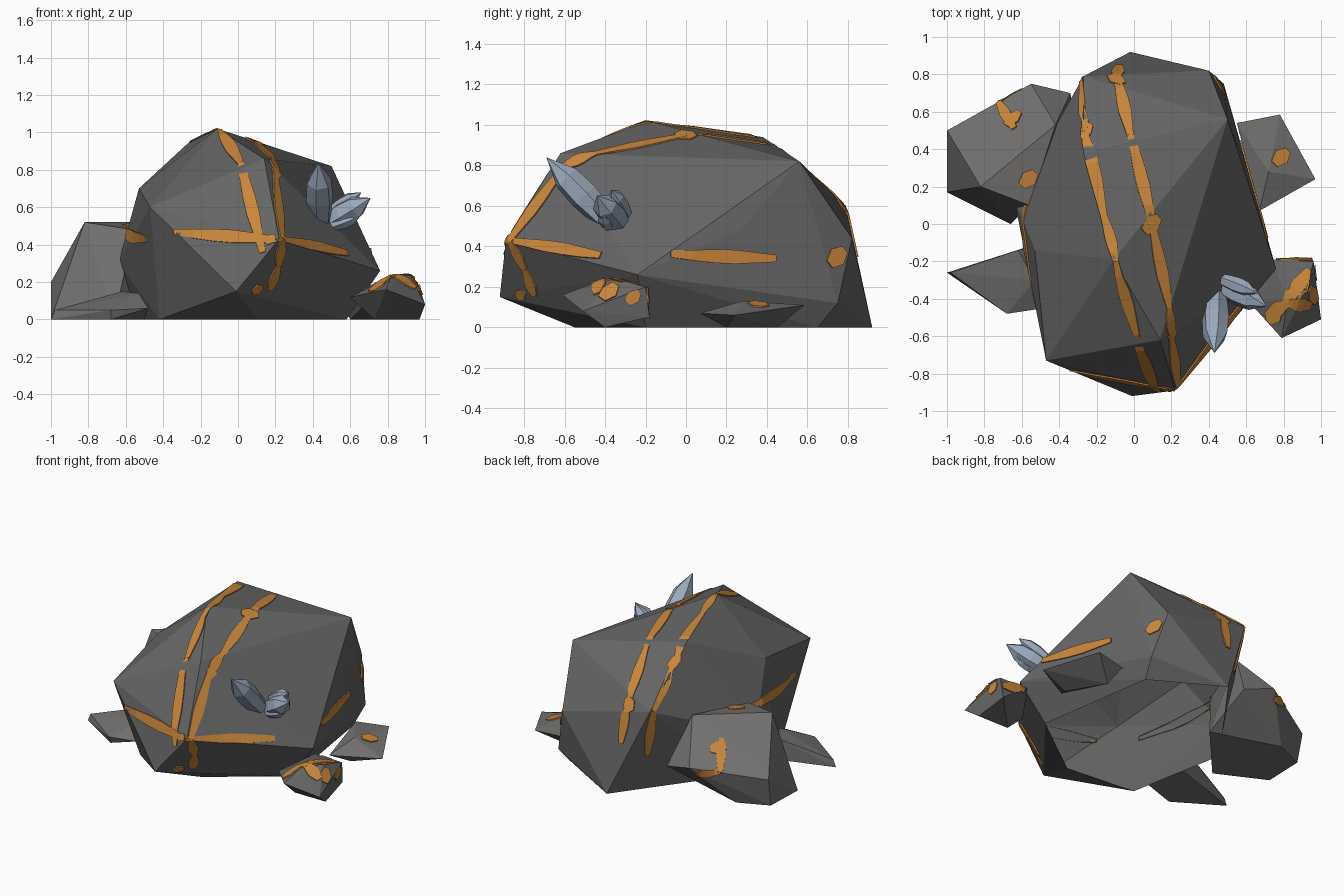
import bpy, bmesh, math
from mathutils import Vector
from mathutils.bvhtree import BVHTree

if "Cube" in bpy.data.objects:
    bpy.data.objects.remove(bpy.data.objects["Cube"])


def material(name, rgb):
    m = bpy.data.materials.new(name)
    m.diffuse_color = (*rgb, 1)
    m.use_nodes = True
    m.node_tree.nodes["Principled BSDF"].inputs["Base Color"].default_value = m.diffuse_color
    return m


STONE = material("stone", (0.13, 0.13, 0.13))
PALE = material("pale_stone", (0.17, 0.165, 0.16))
ORE = material("ore", (0.58, 0.24, 0.045))
CRYSTAL = material("crystal", (0.33, 0.40, 0.50))


def finish(bm, name, mat, recalc=True):
    if recalc:
        bmesh.ops.recalc_face_normals(bm, faces=bm.faces)
    me = bpy.data.meshes.new(name)
    bm.to_mesh(me)
    me.materials.append(mat)
    ob = bpy.data.objects.new(name, me)
    bpy.context.collection.objects.link(ob)
    return ob


def rock(name, points, mat, open_base=False):
    """Faceted convex stone; returns a tree for laying ore on its surface."""
    bm = bmesh.new()
    for p in points:
        bm.verts.new(p)
    r = bmesh.ops.convex_hull(bm, input=bm.verts)
    junk = {g for g in r["geom_interior"] + r["geom_unused"] if isinstance(g, bmesh.types.BMVert)}
    bmesh.ops.delete(bm, geom=list(junk), context="VERTS")
    bmesh.ops.recalc_face_normals(bm, faces=bm.faces)
    tree = BVHTree.FromBMesh(bm)
    if open_base:
        base = [f for f in bm.faces if max(v.co.z for v in f.verts) < 0.001]
        bmesh.ops.delete(bm, geom=base, context="FACES")
    finish(bm, name, mat, recalc=False)
    return tree


def snap(tree, p, lift=0.008):
    co, n, _, _ = tree.find_nearest(Vector(p))
    return co + n * lift, n


def plate(bm, tree, tops):
    """Thin slab: top strip of left/right pairs, sunk skirt around it."""
    rows = []
    for l, r in tops:
        rows.append([bm.verts.new(snap(tree, l, -0.004)[0]), bm.verts.new(snap(tree, l)[0]),
                     bm.verts.new(snap(tree, r)[0]), bm.verts.new(snap(tree, r, -0.004)[0])])
    for a, b in zip(rows, rows[1:]):
        for i in range(3):
            bm.faces.new((a[i], a[i + 1], b[i + 1], b[i]))
    bm.faces.new(rows[0])
    bm.faces.new(rows[-1])


def streak(bm, tree, p, q, w):
    """Lens shaped ore streak between two surface points."""
    p, q = Vector(p), Vector(q)
    tops = []
    for t, k in ((0, .5), (.2, .72), (.4, .95), (.6, 1), (.8, .75), (1, .5)):
        c, n = snap(tree, p.lerp(q, t))
        side = n.cross(q - p).normalized() * w * k / 2
        tops.append((c - side, c + side))
    plate(bm, tree, tops)


def knot(bm, tree, p, r):
    """Hexagonal ore nugget."""
    c, n = snap(tree, p)
    u = n.orthogonal().normalized()
    v = n.cross(u)
    tops = [(c + u * r * a - v * r * b, c + u * r * a + v * r * b)
            for a, b in ((-1.1, .45), (0, .9), (1, .4))]
    plate(bm, tree, tops)


def vein(name, tree, paths, knots=(), w=0.07):
    bm = bmesh.new()
    for path in paths:
        for p, q in zip(path, path[1:]):
            streak(bm, tree, p, q, w)
    for *p, r in knots:
        knot(bm, tree, p, r)
    finish(bm, name, ORE)


def crystal(name, base, tip, r):
    """Six sided shard, widest near its middle, pointed at the end."""
    base, tip = Vector(base), Vector(tip)
    rot = (tip - base).to_track_quat("Z", "Y")
    length = (tip - base).length
    bm = bmesh.new()
    rings = []
    for t, k in ((0, .75), (.4, 1), (.68, .9)):
        rings.append([bm.verts.new(base + rot @ Vector((r * k * math.cos(a), r * k * math.sin(a), t * length)))
                      for a in [i * math.pi / 3 + .3 for i in range(6)]])
    top = bm.verts.new(tip)
    bm.faces.new(rings[0])
    for i in range(6):
        j = (i + 1) % 6
        for a, b in zip(rings, rings[1:]):
            bm.faces.new((a[i], a[j], b[j], b[i]))
        bm.faces.new((rings[-1][i], rings[-1][j], top))
    finish(bm, name, CRYSTAL)


# Main boulder, hollow underneath
main = rock("boulder", [
    (-.11, -.19, 1.02), (-.27, .38, .94), (.50, .56, .82), (.14, -.62, .86), (-.47, -.73, .60),
    (-.53, -.14, .70), (.22, -.89, .43), (-.01, -.92, .15), (.76, -.24, .26), (.61, .28, .49),
    (.48, .75, .12), (.40, .82, .44), (-.02, .92, 0), (-.27, .79, .60), (-.64, .13, .30),
    (-.42, -.5, 0), (.10, -.55, 0), (.58, -.2, 0), (.45, .65, 0), (-.55, .2, 0)], STONE, True)

# Smaller stones around it
back = rock("back_left_stone", [
    (-1, .17, 0), (-1, .5, .2), (-.99, .46, 0), (-.78, .55, 0), (-.55, .75, .26), (-.34, .7, .2),
    (-.82, .2, .52), (-.42, .53, .52), (-.56, .1, .48), (-.66, 0, 0), (-.3, .4, 0)], PALE)
rock("front_left_slab", [
    (-1, -.26, 0), (-.98, -.26, .05), (-.62, -.14, .15), (-.53, -.3, .14), (-.68, -.48, .05),
    (-.48, -.45, .06), (-.68, -.46, 0), (-.5, -.1, 0)], PALE)
slab = rock("right_slab", [
    (.55, .54, .10), (.78, .585, .11), (.97, .24, .06), (.67, .07, .07), (.72, .28, .13),
    (.75, .2, 0), (.6, .45, 0)], PALE)
ore_stone = rock("front_right_stone", [
    (.6, -.4, .12), (.79, -.61, .16), (1, -.51, .08), (.96, -.2, .2), (.74, -.19, .2), (.82, -.42, .235),
    (.92, -.35, .24), (.97, -.4, 0), (.73, -.4, 0), (.95, -.18, .05)], STONE)

# Ore veins over the boulder
vein("long_veins", main, [
    [(-.08, .86, .35), (-.09, .80, .62), (-.02, .48, .88), (.10, 0, .96), (.20, -.45, .88), (.22, -.62, .8), (.25, -.88, .44)],
    [(-.26, .78, .25), (-.28, .77, .6), (-.27, .5, .85), (-.16, .05, 1.0), (-.10, -.2, 1.02), (.01, -.6, .85), (.13, -.9, .36)]],
    [(-.09, .80, .62, .05), (-.27, .51, .85, .055), (.10, 0, .96, .055), (.22, -.6, .8, .04), (.24, -.88, .43, .035),
     (.17, -.89, .43, .03)])
vein("front_cross_vein", main, [
    [(-.35, -.80, .47), (.20, -.90, .43)], [(.24, -.88, .43), (.64, -.46, .39)],
    [(.24, -.87, .42), (.25, -.83, .26), (.22, -.80, .11)]], [(.13, -.84, .14, .035)])
vein("side_veins", main, [
    [(.69, -.08, .36), (.58, .45, .34)], [(-.62, .13, .47), (-.55, -.55, .42)]],
    [(.46, .75, .35, .055)])

# Ore on the smaller stones
vein("back_stone_vein", back, [[(-.67, .55, .46), (-.73, .66, .25), (-.58, .73, .2)]],
     [(-.67, .6, .4, .05), (-.56, .24, .52, .05), (-.57, .08, .46, .05)], .06)
vein("slab_nugget", slab, [], [(.79, .36, .12, .05)])
vein("front_stone_vein", ore_stone, [
    [(.70, -.5, .17), (.82, -.42, .24), (.94, -.24, .22)], [(.82, -.42, .24), (.95, -.44, .17)],
    [(.76, -.19, .18), (.95, -.19, .14)]],
    [(.75, -.49, .18, .05), (.85, -.39, .24, .06), (.91, -.34, .24, .05), (.96, -.38, .18, .05),
     (.97, -.26, .15, .04)], .08)

# Crystal cluster
crystal("tall_crystal", (.44, -.38, .52), (.43, -.69, .84), .075)
crystal("leaning_crystal", (.46, -.32, .50), (.71, -.44, .65), .07)
crystal("small_crystal", (.48, -.30, .56), (.66, -.37, .68), .045)
crystal("tiny_crystal", (.50, -.38, .50), (.66, -.41, .56), .04)
